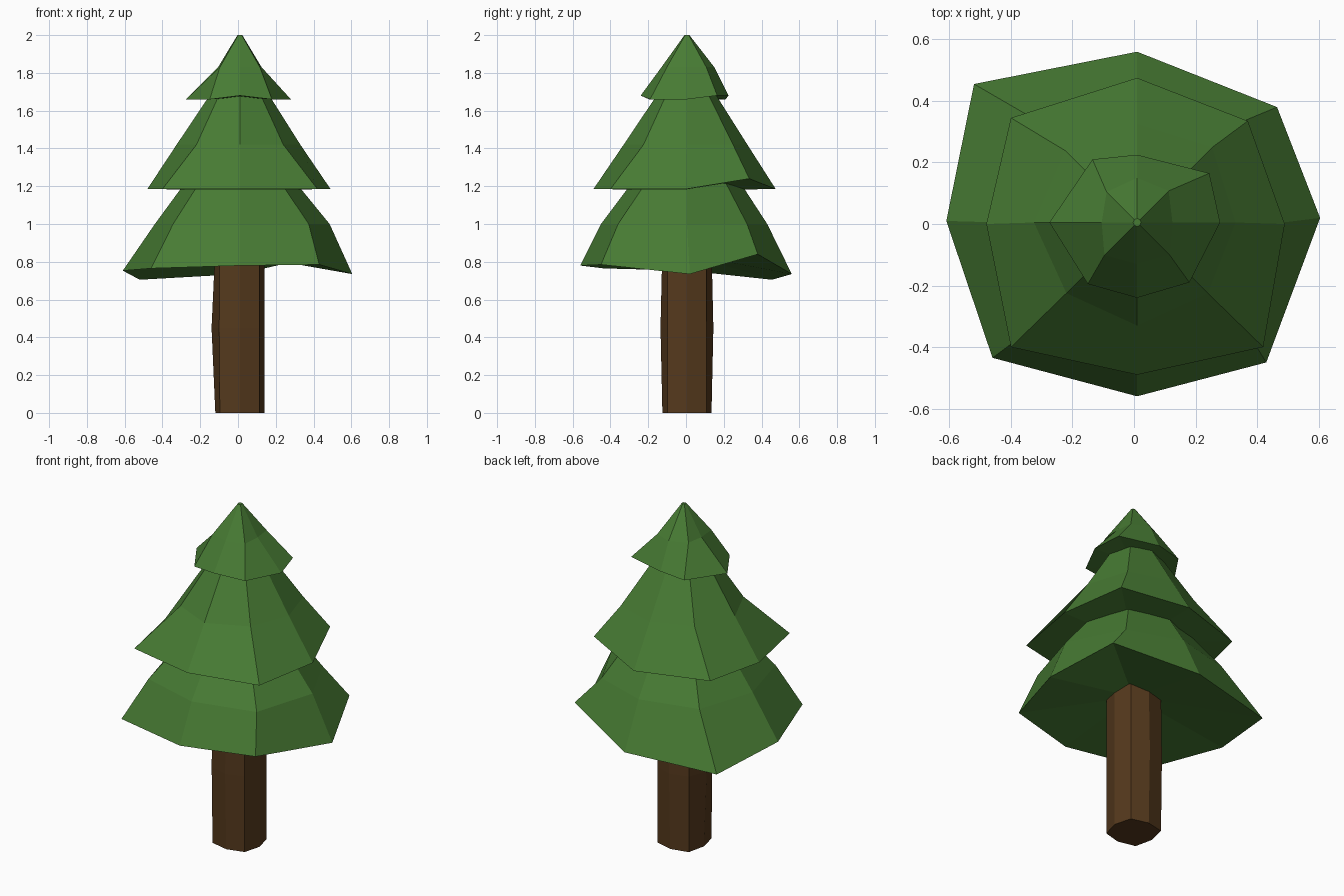
import bpy
import bmesh
from math import cos, sin, pi

AXIS = (0.01, 0.005)  # the tree stands very slightly off centre
SIDES = 8

cube = bpy.data.objects.get("Cube")
if cube:
    bpy.data.objects.remove(cube, do_unlink=True)


def make_material(name, colour):
    mat = bpy.data.materials.new(name)
    mat.use_nodes = True
    mat.diffuse_color = colour
    mat.node_tree.nodes["Principled BSDF"].inputs["Base Color"].default_value = colour
    return mat


def ring(radii, z):
    """Eight points, counter-clockwise from +x, one radius each."""
    if isinstance(radii, float):
        radii = [radii] * SIDES
    points = []
    for i, r in enumerate(radii):
        angle = 2 * pi * i / SIDES
        points.append((AXIS[0] + r * cos(angle), AXIS[1] + r * sin(angle), z))
    return points


def loft(name, rings, mat, base_z):
    """Skin a stack of rings from bottom to top with flat facets."""
    bm = bmesh.new()
    loops = [[bm.verts.new(p) for p in points] for points in rings]
    for low, high in zip(loops, loops[1:]):
        for i in range(SIDES):
            j = (i + 1) % SIDES
            bm.faces.new((low[i], low[j], high[j], high[i]))
    bm.faces.new(loops[-1])
    # Close the underside with a fan, as the rims are uneven
    hub = bm.verts.new((*AXIS, base_z))
    for i in range(SIDES):
        bm.faces.new((loops[0][(i + 1) % SIDES], loops[0][i], hub))
    bmesh.ops.recalc_face_normals(bm, faces=bm.faces)
    mesh = bpy.data.meshes.new(name)
    bm.to_mesh(mesh)
    bm.free()
    mesh.materials.append(mat)
    obj = bpy.data.objects.new(name, mesh)
    bpy.context.collection.objects.link(obj)


green = make_material("pine green", (0.064, 0.2, 0.034, 1))
brown = make_material("bark brown", (0.09, 0.041, 0.012, 1))

# Trunk: a squarish octagon that swells slightly in the middle
trunk_foot = [0.13, 0.145, 0.13, 0.15, 0.13, 0.15, 0.13, 0.145]
trunk_waist = [0.13, 0.145, 0.14, 0.155, 0.15, 0.155, 0.14, 0.145]
loft("trunk", [ring(trunk_foot, 0), ring(trunk_waist, 0.45),
               ring(trunk_foot, 0.88)], brown, base_z=0)

# Lower foliage: wide skirt with a ragged, drooping rim
lower_rim = [(0.605, 0.02, 0.735), (0.465, 0.38, 0.84), (0.01, 0.56, 0.735),
             (-0.52, 0.455, 0.705), (-0.61, 0.01, 0.753), (-0.46, -0.435, 0.765),
             (0.01, -0.56, 0.78), (0.43, -0.45, 0.785)]
lower_bend = [0.475, 0.45, 0.425, 0.48, 0.45, 0.5, 0.455, 0.515]
loft("lower_foliage", [lower_rim, ring(lower_bend, 1.0), ring(0.23, 1.3)],
     green, base_z=0.84)

# Middle foliage
middle_rim = [(0.49, 0, 1.185), (0.37, 0.335, 1.24), (0.01, 0.475, 1.185),
              (-0.4, 0.345, 1.185), (-0.48, 0, 1.185), (-0.4, -0.4, 1.185),
              (0.01, -0.49, 1.185), (0.42, -0.4, 1.185)]
middle_bend = [0.32, 0.345, 0.32, 0.33, 0.335, 0.325, 0.335, 0.325]
loft("middle_foliage", [middle_rim, ring(middle_bend, 1.42), ring(0.08, 1.8)],
     green, base_z=1.18)

# Top foliage, ending in a tiny blunt tip
top_rim = [(0.28, 0.005, 1.66), (0.245, 0.165, 1.68), (0.01, 0.225, 1.68),
           (-0.135, 0.21, 1.66), (-0.275, 0.005, 1.66), (-0.15, -0.195, 1.66),
           (0.01, -0.24, 1.68), (0.18, -0.19, 1.66)]
top_bend = [0.115, 0.145, 0.145, 0.14, 0.115, 0.15, 0.135, 0.15]
loft("top_foliage", [top_rim, ring(top_bend, 1.83), ring(0.013, 2.0)],
     green, base_z=1.67)
